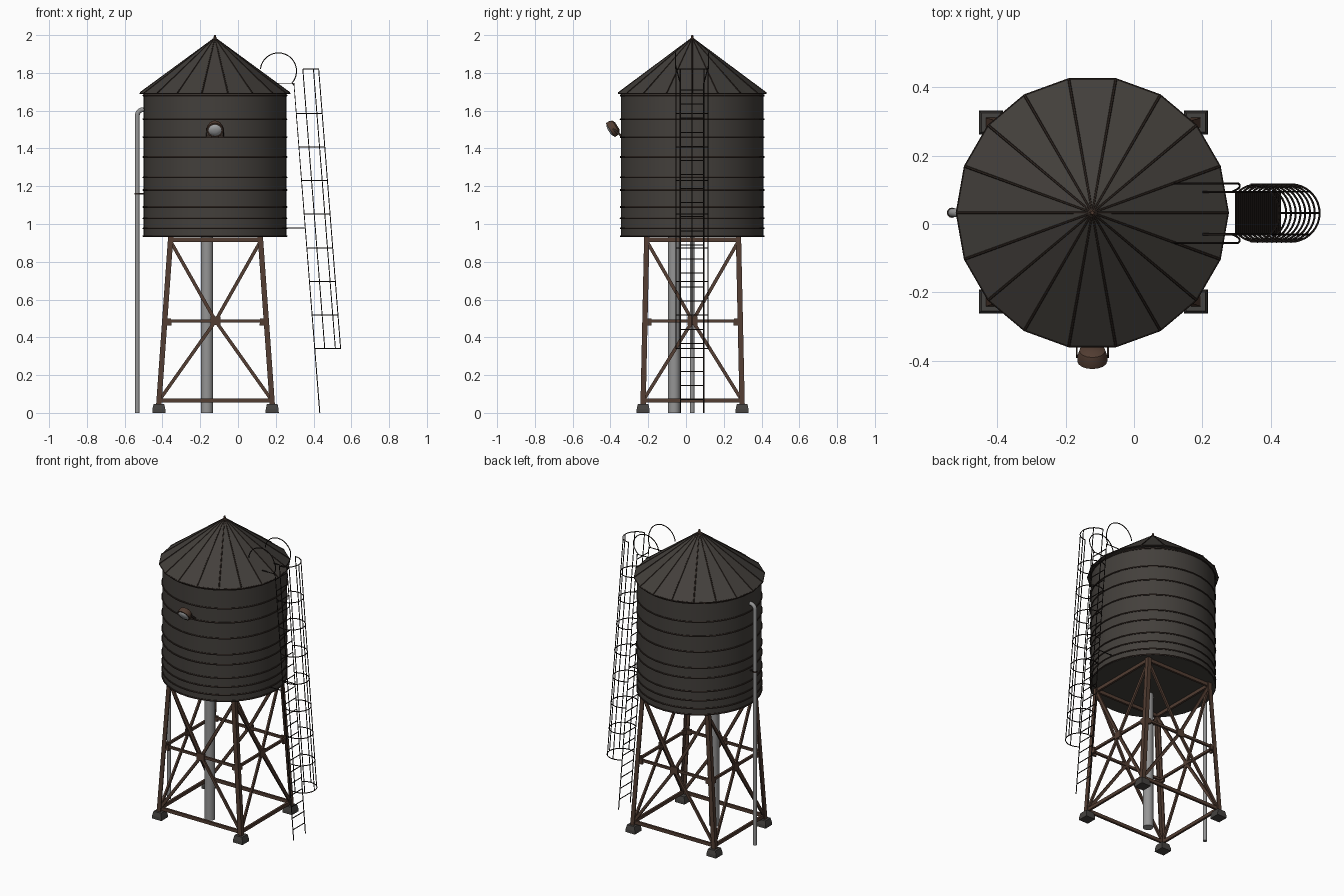
import bpy, bmesh, math
from mathutils import Vector as V

if "Cube" in bpy.data.objects:
    bpy.data.objects.remove(bpy.data.objects["Cube"])

CX, CY = -0.122, 0.033          # tank axis


def mat(name, *c):
    m = bpy.data.materials.new(name)
    m.diffuse_color = (*c, 1)
    m.use_nodes = True
    m.node_tree.nodes["Principled BSDF"].inputs["Base Color"].default_value = m.diffuse_color
    return m


TANK = mat("tank_dark_grey", 0.056, 0.050, 0.044)
DARK = mat("hoop_dark_brown", 0.028, 0.019, 0.015)
RUST = mat("rusty_steel", 0.085, 0.047, 0.032)
PIPE = mat("pipe_grey", 0.30, 0.30, 0.30)
FOOT = mat("footing_grey", 0.060, 0.056, 0.052)
CAGE = mat("ladder_black", 0.018, 0.013, 0.011)
LENS = mat("lamp_glass", 0.45, 0.46, 0.47)


def finish(name, bm, m, smooth=False):
    bmesh.ops.recalc_face_normals(bm, faces=bm.faces)
    me = bpy.data.meshes.new(name)
    bm.to_mesh(me)
    bm.free()
    ob = bpy.data.objects.new(name, me)
    bpy.context.collection.objects.link(ob)
    me.materials.append(m)
    if smooth:
        pick(ob)
        bpy.ops.object.shade_smooth_by_angle(angle=math.radians(35))
    return ob


def pick(ob):
    bpy.ops.object.select_all(action='DESELECT')
    ob.select_set(True)
    bpy.context.view_layer.objects.active = ob


def tubes(name, paths, r, m, cyclic=False, res=1):
    """Round bars along a list of point paths."""
    cu = bpy.data.curves.new(name, 'CURVE')
    cu.dimensions, cu.bevel_depth, cu.bevel_resolution = '3D', r, res
    cu.use_fill_caps = True
    for p in paths:
        s = cu.splines.new('POLY')
        s.points.add(len(p) - 1)
        for q, co in zip(s.points, p):
            q.co = (*co, 1)
        s.use_cyclic_u = cyclic
    ob = bpy.data.objects.new(name, cu)
    bpy.context.collection.objects.link(ob)
    cu.materials.append(m)
    pick(ob)
    bpy.ops.object.convert(target='MESH')
    pick(bpy.context.object)
    bpy.ops.object.shade_smooth_by_angle(angle=math.radians(50))


def loft(bm, rings):
    """Closed skin through equal-length point rings, capped at the ends."""
    vs = [[bm.verts.new(p) for p in r] for r in rings]
    n = len(vs[0])
    for a, b in zip(vs, vs[1:]):
        for i in range(n):
            bm.faces.new((a[i], a[(i + 1) % n], b[(i + 1) % n], b[i]))
    bm.faces.new(vs[0][::-1])
    bm.faces.new(vs[-1])


def ring(r, z, n, x=CX, y=CY):
    return [(x + r * math.cos(2 * math.pi * i / n), y + r * math.sin(2 * math.pi * i / n), z) for i in range(n)]


def beam(bm, a, b, w, d, normal):
    """Flat bar from a to b, width w across, depth d along the normal."""
    a, b, n = V(a), V(b), V(normal)
    s = (b - a).cross(n).normalized() * w / 2
    t = n.normalized() * d / 2
    loft(bm, [[p + s + t, p - s + t, p - s - t, p + s - t] for p in (a, b)])


# Tank barrel and its iron hoops, closer together near the bottom
bm = bmesh.new()
loft(bm, [ring(0.378, 0.93, 36), ring(0.378, 1.69, 36)])
finish("tank_barrel", bm, TANK, True)
tubes("tank_hoops", [ring(0.379, z, 36) for z in
      (0.936, 0.977, 1.03, 1.09, 1.18, 1.247, 1.355, 1.46, 1.555, 1.68)], 0.005, DARK, True)

# Eighteen-sided roof with raised seams and finial
bm = bmesh.new()
loft(bm, [ring(0.395, 1.688, 18), ring(0.397, 1.694, 18), ring(0.004, 1.985, 18)])
finish("roof_cone", bm, TANK)
tubes("roof_seams", [[(CX, CY, 1.985), p] for p in ring(0.397, 1.694, 18)], 0.004, DARK)
tubes("roof_eave", [ring(0.396, 1.691, 18)], 0.004, DARK, True)
bm = bmesh.new()
loft(bm, [ring(0.016, 1.972, 8), ring(0.008, 1.985, 8), ring(0.005, 2.0, 8)])
finish("roof_finial", bm, RUST)


# Tower: half spans shrink towards the top
def corner(sx, sy, z):
    t = (z - 0.05) / 0.87
    return V((CX + 0.003 + sx * (0.300 - 0.062 * t), CY + 0.002 + sy * (0.262 - 0.019 * t), z))


legs, feet = bmesh.new(), bmesh.new()
L = [(1, 1), (-1, 1), (-1, 0.5), (0.5, 0.5), (0.5, -1), (1, -1)]    # angle iron, corner outwards
for sx in (-1, 1):
    for sy in (-1, 1):
        loft(legs, [[corner(sx, sy, z) + V((sx * u, sy * v, 0)) * 0.014 for u, v in L] for z in (0.045, 0.93)])
        # concrete footing
        f = V((CX + 0.003 + sx * 0.300, CY + 0.002 + sy * 0.262, 0))
        loft(feet, [[f + V((u * h, v * h, z)) for u, v in ((-1, -1), (1, -1), (1, 1), (-1, 1))]
                    for h, z in ((0.035, 0), (0.034, 0.02), (0.028, 0.047))])
finish("tower_legs", legs, RUST)
finish("tower_footings", feet, FOOT)

# Bracing on each of the four sides
bars, plates = bmesh.new(), bmesh.new()
for n, p, q in (((0, -1, 0), (-1, -1), (1, -1)), ((0, 1, 0), (1, 1), (-1, 1)),
                ((1, 0, 0), (1, -1), (1, 1)), ((-1, 0, 0), (-1, 1), (-1, -1))):
    out = V(n) * 0.004
    for z, w in ((0.065, 0.022), (0.487, 0.016), (0.917, 0.022)):
        beam(bars, corner(*p, z), corner(*q, z), w, 0.014, n)
    mid = (corner(*p, 0.487) + corner(*q, 0.487)) / 2
    for c in (p, q):
        for z in (0.065, 0.91):
            beam(bars, corner(*c, z), mid, 0.018, 0.012, n)
        e = corner(*c, 0.48)
        d = (mid - e).normalized()
        beam(plates, e + out, e + out + d * 0.035, 0.036, 0.014, n)
    s = (corner(*q, 0.487) - corner(*p, 0.487)).normalized() * 0.027
    beam(plates, mid - s + out, mid + s + out, 0.046, 0.014, n)
finish("tower_braces", bars, RUST)
finish("gusset_plates", plates, RUST)

# Riser pipe under the tank
bm = bmesh.new()
loft(bm, [ring(0.032, 0, 20, -0.164, -0.063), ring(0.032, 0.935, 20, -0.164, -0.063)])
finish("riser_pipe", bm, PIPE, True)

# Overflow pipe with elbow, held by a clamp
px = -0.533
elbow = [(px + 0.03 - 0.03 * math.cos(a), CY, 1.575 + 0.03 * math.sin(a))
         for a in (i * math.pi / 12 for i in range(7))]
tubes("overflow_pipe", [[(px, CY, 0)] + elbow + [(-0.49, CY, 1.605)]], 0.0125, PIPE, res=3)
tubes("overflow_clamp", [[(px - 0.013, CY, 1.16), (-0.495, CY, 1.16)]], 0.005, DARK)
bm = bmesh.new()
loft(bm, [ring(0.015, 1.155, 12, px), ring(0.015, 1.165, 12, px)])
finish("clamp_collar", bm, DARK)

# Ladder leaning towards the tank
LY, HALF = 0.032, 0.062


def lx(z):
    return 0.433 - 0.0785 * z


rails = [[(lx(0), LY + s * HALF, 0), (lx(1.745), LY + s * HALF, 1.745), (0.20, LY + s * HALF, 1.745)] for s in (-1, 1)]
ties = [[(0.25, LY + s * HALF, 0.98), (lx(0.98), LY + s * HALF, 0.98)] for s in (-1, 1)]
tubes("ladder_rails", rails + ties, 0.003, CAGE)
rungs = [0.07 + 0.0745 * i for i in range(23)]
tubes("ladder_rungs", [[(lx(z), LY - HALF, z), (lx(z), LY + HALF, z)] for z in rungs], 0.003, CAGE)


# Safety cage: horizontal hoops joined by five upright bars
def cage(deg, z):
    a = math.radians(deg)
    return (lx(z) + 0.053 + 0.084 * math.cos(a), LY + 0.084 * math.sin(a), z)


hoops = [[cage(d, 0.34 + 0.178 * i) for d in range(-130, 131, 10)] for i in range(8)]
hoops.append([cage(d, 1.82) for d in range(-90, 91, 10)])
tubes("cage_hoops", hoops, 0.003, CAGE)
tubes("cage_bars", [[cage(d, 0.34), cage(d, 1.82)] for d in (-90, -48, 0, 48, 90)], 0.0028, CAGE)

# Looped grab rails from ladder top to roof
grab = []
for s in (-1, 1):
    path = []
    for d in range(-42, 186, 12):
        a = math.radians(d)
        flare = HALF + 0.025 * min(1, (d + 42) / 60)
        path.append((0.214 + 0.096 * math.cos(a), LY + s * flare, 1.81 + 0.096 * math.sin(a)))
    grab.append([(lx(1.745), LY + s * HALF, 1.735)] + path)
tubes("grab_rails", grab, 0.003, CAGE)

# Flood lamp on the front, aimed forwards and down
aim = V((0, -0.85, -0.53)).normalized()
side = V((1, 0, 0))
up = side.cross(aim)
lamp = V((CX, -0.386, 1.506))


def disc(r, t):
    return [lamp + aim * t + (side * math.cos(a) + up * math.sin(a)) * r
            for a in (i * math.pi / 8 for i in range(16))]


bm = bmesh.new()
loft(bm, [disc(0.022, -0.026), disc(0.038, -0.018), disc(0.044, 0), disc(0.044, 0.018)])
finish("lamp_housing", bm, RUST, True)
bm = bmesh.new()
loft(bm, [disc(0.037, 0.017), disc(0.030, 0.023), disc(0.012, 0.027)])
finish("lamp_lens", bm, LENS, True)
bm = bmesh.new()
for s in (-1, 1):
    x = CX + s * 0.046
    beam(bm, (x, -0.388, 1.505), (x, -0.34, 1.465), 0.012, 0.005, (1, 0, 0))
beam(bm, (CX - 0.048, -0.342, 1.467), (CX + 0.048, -0.342, 1.467), 0.014, 0.012, (0, 1, 0))
finish("lamp_bracket", bm, DARK)
